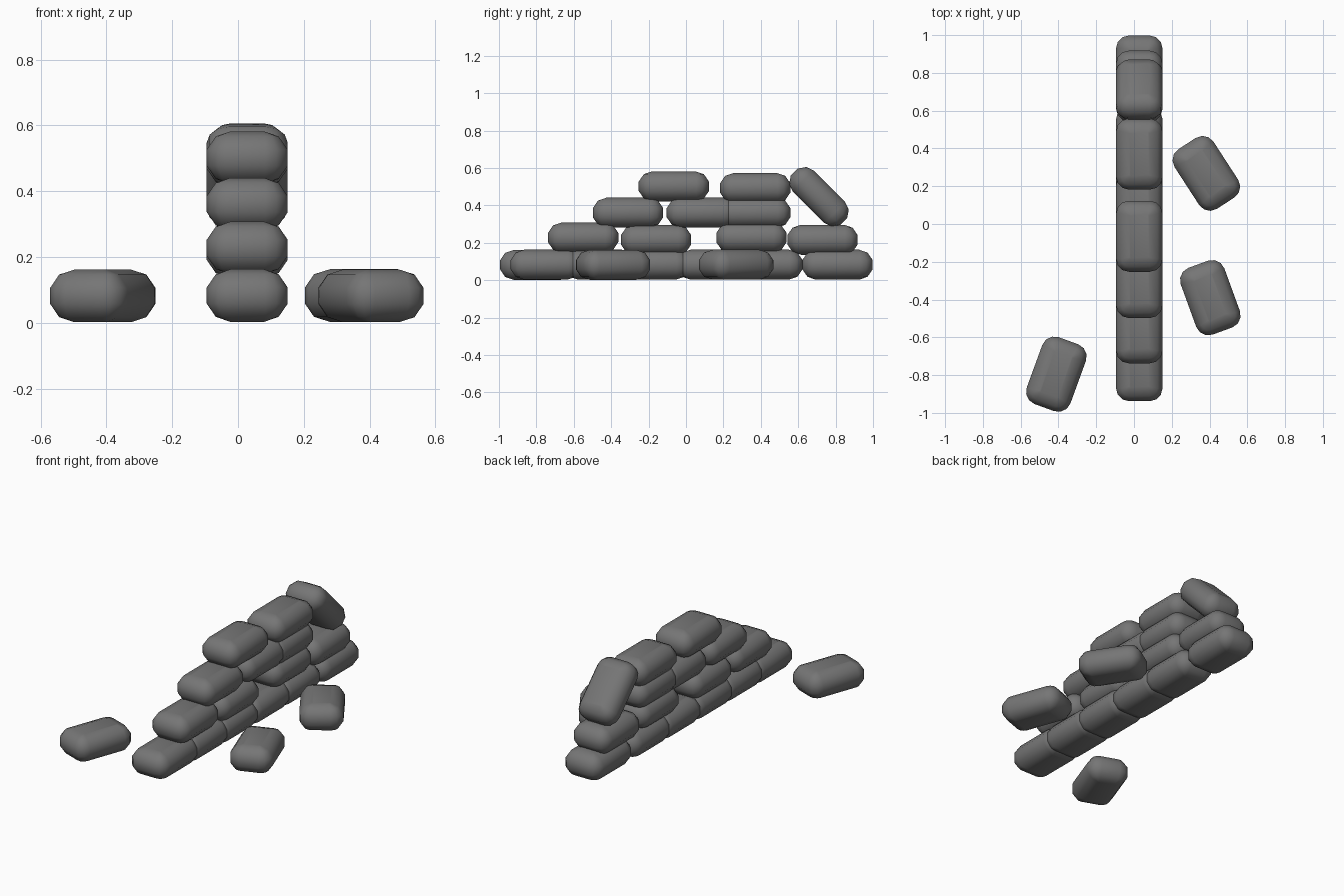
import bpy, bmesh
from math import sin, cos, pi, radians

if "Cube" in bpy.data.objects:
    bpy.data.objects.remove(bpy.data.objects["Cube"])

HALF_W, HALF_L, HALF_H = 0.123, 0.188, 0.08   # bag half sizes
SIDE, CORNER = 0.072, 0.068                   # side bulge, plan corner radius


def ring(inset):
    """Rounded rectangle outline of the bag, pulled in by inset."""
    r = max(CORNER - inset, 0.006)
    a, b = HALF_W - inset - r, HALF_L - inset - r
    pts = []
    for q, (sx, sy) in enumerate([(1, 1), (-1, 1), (-1, -1), (1, -1)]):
        for i in range(4):
            t = (q + i / 3) * pi / 2
            pts.append((sx * a + r * cos(t), sy * b + r * sin(t)))
    return pts


def bag_mesh():
    bm = bmesh.new()
    loops = []
    for deg in (-90, -54, -18, 18, 54, 90):
        t = radians(deg)
        inset = SIDE * (1 - cos(t) / cos(radians(18)))
        loops.append([bm.verts.new((x, y, HALF_H * sin(t))) for x, y in ring(inset)])
    n = len(loops[0])
    for lo, hi in zip(loops, loops[1:]):
        for i in range(n):
            j = (i + 1) % n
            bm.faces.new((lo[i], lo[j], hi[j], hi[i]))
    bm.faces.new(loops[0][::-1])
    bm.faces.new(loops[-1])
    for f in bm.faces:
        f.smooth = True
    mesh = bpy.data.meshes.new("sandbag")
    bm.to_mesh(mesh)
    bm.free()
    mesh.set_sharp_from_angle(angle=radians(40))
    # dark grey cloth
    mat = bpy.data.materials.new("dark_cloth")
    mat.diffuse_color = (0.18, 0.18, 0.18, 1)
    mat.use_nodes = True
    mat.node_tree.nodes["Principled BSDF"].inputs["Base Color"].default_value = mat.diffuse_color
    mesh.materials.append(mat)
    return mesh


MESH = bag_mesh()


def bag(name, loc, tilt=0, turn=0):
    ob = bpy.data.objects.new(name, MESH)
    ob.location = loc
    ob.rotation_euler = (radians(tilt), 0, radians(turn))
    bpy.context.collection.objects.link(ob)


# stacked wall: (y, z) of each bag, course by course
WALL_X = 0.028
COURSES = [
    [(-0.75, 0.083), (-0.46, 0.083), (-0.17, 0.083),
     (0.14, 0.083), (0.435, 0.083), (0.81, 0.083)],
    [(-0.55, 0.228), (-0.16, 0.216), (0.35, 0.228), (0.73, 0.216)],
    [(-0.31, 0.361), (0.085, 0.361), (0.37, 0.361)],
    [(-0.065, 0.502), (0.37, 0.493)],
]
for c, course in enumerate(COURSES, 1):
    for i, (y, z) in enumerate(course, 1):
        bag(f"wall_bag_course_{c}_{i}", (WALL_X, y, z))

# slipped bag leaning on the end of the top course
bag("leaning_bag", (WALL_X, 0.711, 0.446), tilt=-45)

# loose bags lying on the ground
bag("loose_bag_left", (-0.411, -0.795, 0.082), turn=-20)
bag("loose_bag_front_right", (0.404, -0.39, 0.082), turn=20)
bag("loose_bag_back_right", (0.383, 0.268, 0.083), turn=33)
